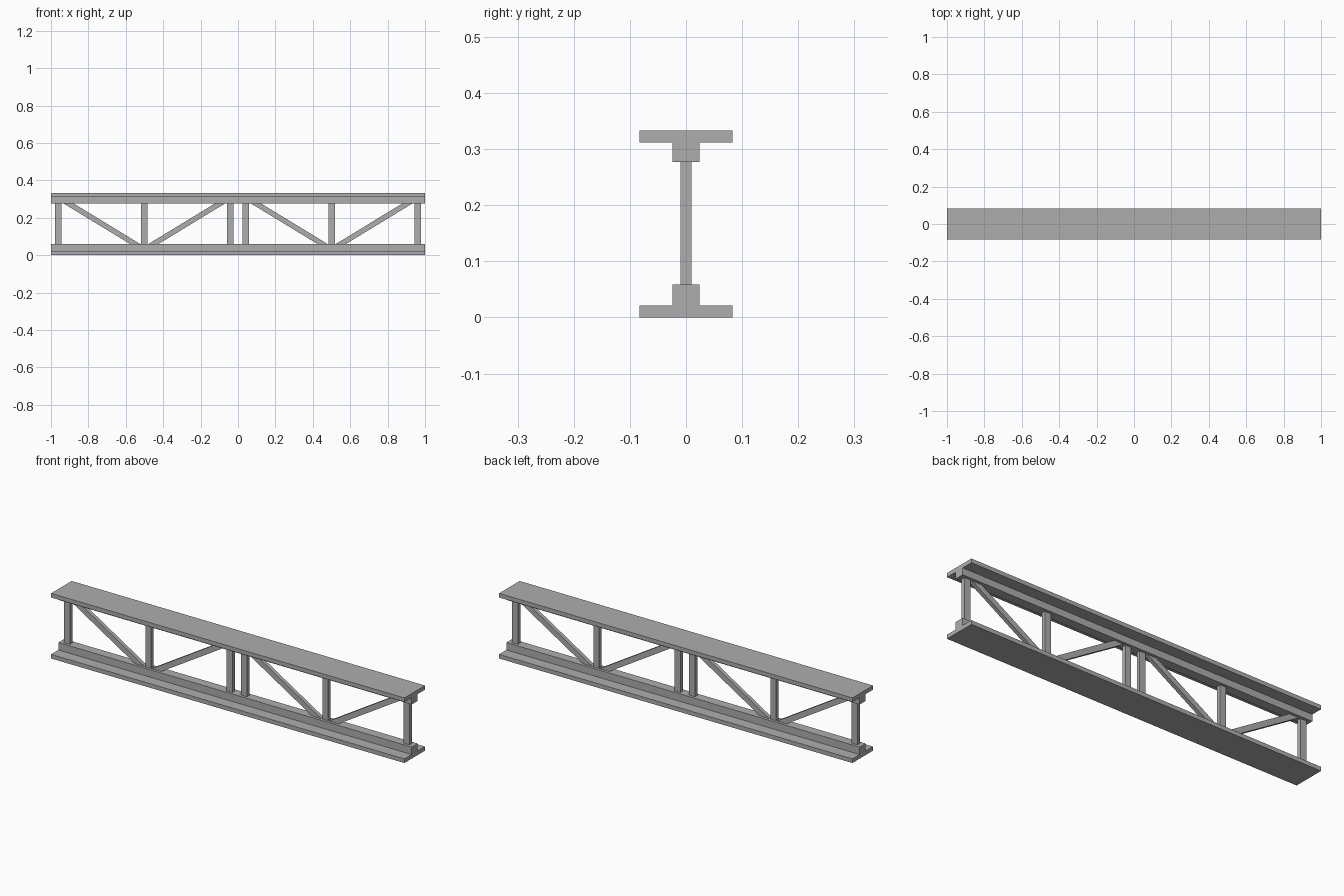
import bpy
import bmesh

cube = bpy.data.objects.get("Cube")
if cube:
    bpy.data.objects.remove(cube, do_unlink=True)

GREY = (0.42, 0.42, 0.42, 1.0)
steel = bpy.data.materials.new("steel_grey")
steel.use_nodes = True
steel.diffuse_color = GREY
steel.node_tree.nodes["Principled BSDF"].inputs["Base Color"].default_value = GREY


def prism(name, outline, axis, half_depth):
    """Extrude an outline along x (outline in y, z) or along y (outline in x, z)."""
    bm = bmesh.new()
    place = (lambda a, z: (-half_depth, a, z)) if axis == "x" else (lambda a, z: (a, -half_depth, z))
    face = bm.faces.new([bm.verts.new(place(a, z)) for a, z in outline])
    moved = bmesh.ops.extrude_face_region(bm, geom=[face])["geom"]
    shift = (2 * half_depth, 0, 0) if axis == "x" else (0, 2 * half_depth, 0)
    bmesh.ops.translate(bm, vec=shift,
                        verts=[v for v in moved if isinstance(v, bmesh.types.BMVert)])
    bmesh.ops.recalc_face_normals(bm, faces=bm.faces)
    mesh = bpy.data.meshes.new(name)
    bm.to_mesh(mesh)
    bm.free()
    mesh.materials.append(steel)
    obj = bpy.data.objects.new(name, mesh)
    bpy.context.collection.objects.link(obj)
    return obj


HEIGHT = 0.333
FLANGE_HALF, FLANGE_THICK = 0.083, 0.021
WEB_HALF, CHORD = 0.024, 0.059
LOW, HIGH = CHORD, HEIGHT - 0.056
STRUT_HALF = 0.01

# T-shaped chords, the upper one turned over
half_t = [(FLANGE_HALF, 0), (FLANGE_HALF, FLANGE_THICK),
          (WEB_HALF, FLANGE_THICK), (WEB_HALF, CHORD)]
t_shape = half_t + [(-y, z) for y, z in reversed(half_t)]
prism("bottom_chord", t_shape, "x", 1.0)
prism("top_chord", [(y, HEIGHT - z * HIGH / HIGH if z < CHORD else HIGH) for y, z in t_shape],
      "x", 1.0)

# Two bays, each with three posts and a V of diagonals
for side, bay in ((1, "left"), (-1, "right")):
    middle = side * 0.501
    for offset, place in ((-0.46, "first"), (0, "middle"), (0.46, "last")):
        x = middle + offset
        w = 0.0165
        prism(f"{bay}_{place}_post",
              [(x - w, LOW), (x + w, LOW), (x + w, HIGH), (x - w, HIGH)], "y", STRUT_HALF)
    for lean, place in ((-1, "first"), (1, "last")):
        foot, head, width = 0.021, 0.379, 0.054
        corners = [(foot, LOW), (foot + width, LOW), (head + width, HIGH), (head, HIGH)]
        prism(f"{bay}_{place}_diagonal",
              [(middle + lean * x, z) for x, z in corners], "y", STRUT_HALF)
